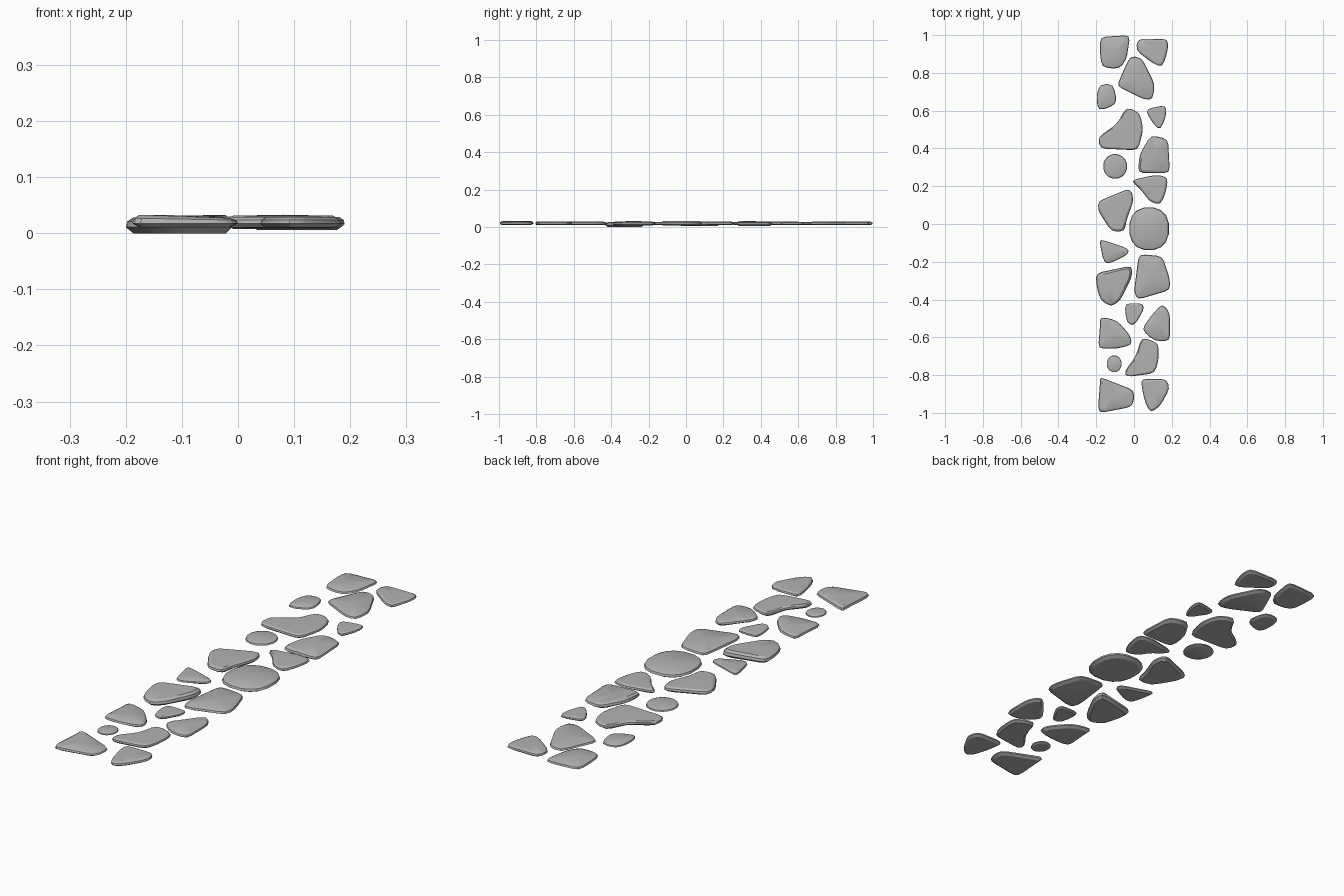
import bpy
import math
from mathutils import Vector

old = bpy.data.objects.get("Cube")
if old:
    bpy.data.objects.remove(old, do_unlink=True)

# Single stone colour
grey = bpy.data.materials.new("stone_grey")
grey.use_nodes = True
colour = (0.45, 0.45, 0.45, 1)
grey.diffuse_color = colour
grey.node_tree.nodes["Principled BSDF"].inputs["Base Color"].default_value = colour


def rounded(corners, radius=0.03):
    """Replace every corner with a short three-point arc."""
    points = []
    for i, corner in enumerate(corners):
        before, after = corners[i - 1], corners[(i + 1) % len(corners)]
        ends = []
        for other in (before, after):
            edge = other - corner
            ends.append(corner + edge.normalized() * min(radius, edge.length * 0.4))
        middle = corner * 0.5 + (ends[0] + ends[1]) * 0.25
        points += [ends[0], middle, ends[1]]
    return points


def slab(name, outline, base, top, slope=(0, 0)):
    """Flat stone: undercut base, upright rim, bevelled and slightly domed top."""
    centre = sum(outline, Vector((0, 0))) / len(outline)
    size = min((p - centre).length for p in outline)
    bevel = min(0.016, size * 0.22)
    height = top - base
    # (inward offset, height fraction, share of the top slope)
    rings = [(bevel, 0, 0), (0, 0.35, 0), (bevel * 0.2, 0.7, 0.6), (bevel, 0.93, 1)]
    verts = []
    for inset, level, tilt in rings:
        for p in outline:
            arm = p - centre
            q = centre + arm * (1 - inset / arm.length)
            lean = tilt * arm.dot(Vector(slope))
            verts.append((q.x, q.y, base + height * level + lean))
    n = len(outline)
    faces = [tuple(reversed(range(n)))]
    for r in range(len(rings) - 1):
        for i in range(n):
            j = (i + 1) % n
            faces.append((r * n + i, r * n + j, r * n + n + j, r * n + n + i))
    # Low dome closing the top
    verts.append((centre.x, centre.y, top))
    last = (len(rings) - 1) * n
    faces += [(last + i, last + (i + 1) % n, len(verts) - 1) for i in range(n)]

    mesh = bpy.data.meshes.new(name)
    mesh.from_pydata(verts, [], faces)
    mesh.materials.append(grey)
    obj = bpy.data.objects.new(name, mesh)
    bpy.context.collection.objects.link(obj)
    bpy.ops.object.select_all(action="DESELECT")
    obj.select_set(True)
    bpy.context.view_layer.objects.active = obj
    bpy.ops.object.shade_smooth_by_angle(angle=math.radians(25))


def stone(name, *corners, base=0.010, top=0.030, slope=(0, 0)):
    """Angular stone; corners run clockwise in hundredths of a unit."""
    points = [Vector(c) / 100 for c in reversed(corners)]
    slab(name, rounded(points), base, top, slope)


def pebble(name, x, y, rx, ry, base, top, power=1.0, sides=16):
    """Round stone; a power below one makes it squarer."""
    outline = []
    for i in range(sides):
        a = math.tau * (i + 0.5) / sides
        c, s = math.cos(a), math.sin(a)
        outline.append(Vector((x + rx * math.copysign(abs(c) ** power, c),
                               y + ry * math.copysign(abs(s) ** power, s))))
    slab(name, outline, base, top)


# Back end of the path
stone("back_left_end", (-18, 99), (-2, 100), (-4, 87), (-8, 82), (-17, 83), (-18, 90))
stone("back_right_end", (2, 98), (18, 98), (18, 92), (15, 83), (10, 85), (1, 92))
stone("back_middle", (-2, 89), (4, 88), (11, 74), (10, 66), (5, 66), (-9, 73), (-7, 78))
stone("back_left_small", (-18, 74), (-11, 74), (-9, 65), (-12, 62), (-19, 60), (-20, 68),
      base=0.012, top=0.027)
stone("back_left_large", (-4, 62), (3, 59), (5, 50), (2, 39), (-18, 40), (-19, 46), (-9, 53))
stone("back_right_small", (7, 61), (17, 63), (17, 57), (14, 50), (11, 52), (7, 58),
      base=0.012, top=0.028)
stone("back_right_block", (9, 47), (18, 45), (19, 27), (2, 27), (3, 37),
      base=0.006, top=0.031, slope=(-0.03, 0))

# Middle of the path
pebble("left_pebble", -0.10, 0.305, 0.064, 0.066, 0.012, 0.027)
stone("right_wedge", (-2, 23), (11, 26), (18, 25), (17, 17), (14, 10), (8, 12), (4, 18))
stone("left_hook", (-2, 19), (0, 13), (-4, 2), (-5, -4), (-12, -4), (-19, 7), (-19, 12),
      base=0.007, top=0.031)
pebble("right_round", 0.08, -0.025, 0.106, 0.114, 0.008, 0.033, power=0.85)
stone("left_chip", (-18, -8), (-3, -13), (-3, -16), (-13, -21), (-16, -20), (-18, -11),
      base=0.012, top=0.028)
stone("left_block", (-20, -26), (-1, -22), (-1, -28), (-7, -40), (-12, -44), (-18, -40),
      (-20, -32), base=0, top=0.031, slope=(0.02, 0.02))
stone("right_block", (3, -16), (15, -17), (19, -29), (19, -35), (2, -40), (0, -36), (2, -20),
      base=0.009, top=0.030)

# Front end of the path
stone("front_middle_chip", (-5, -42), (5, -42), (5, -46), (0, -54), (-4, -52),
      base=0.012, top=0.027)
stone("front_right_wedge", (15, -42), (19, -47), (19, -62), (11, -62), (4, -56), (8, -50))
stone("front_left_wedge", (-18, -49), (-9, -51), (-2, -59), (-1, -64), (-9, -66),
      (-19, -66), (-18, -54), top=0.031)
stone("front_right_large", (4, -60), (13, -63), (13, -72), (11, -79), (-4, -81),
      (-5, -78), (1, -70))
pebble("front_left_pebble", -0.105, -0.74, 0.040, 0.045, 0.013, 0.025)
stone("front_left_end", (-18, -81), (0, -88), (0, -94), (-2, -97), (-18, -100),
      (-19, -97), (-18, -84), top=0.032, slope=(-0.03, 0))
stone("front_right_end", (4, -82), (17, -82), (19, -87), (14, -96), (9, -100), (6, -95),
      (4, -86))
